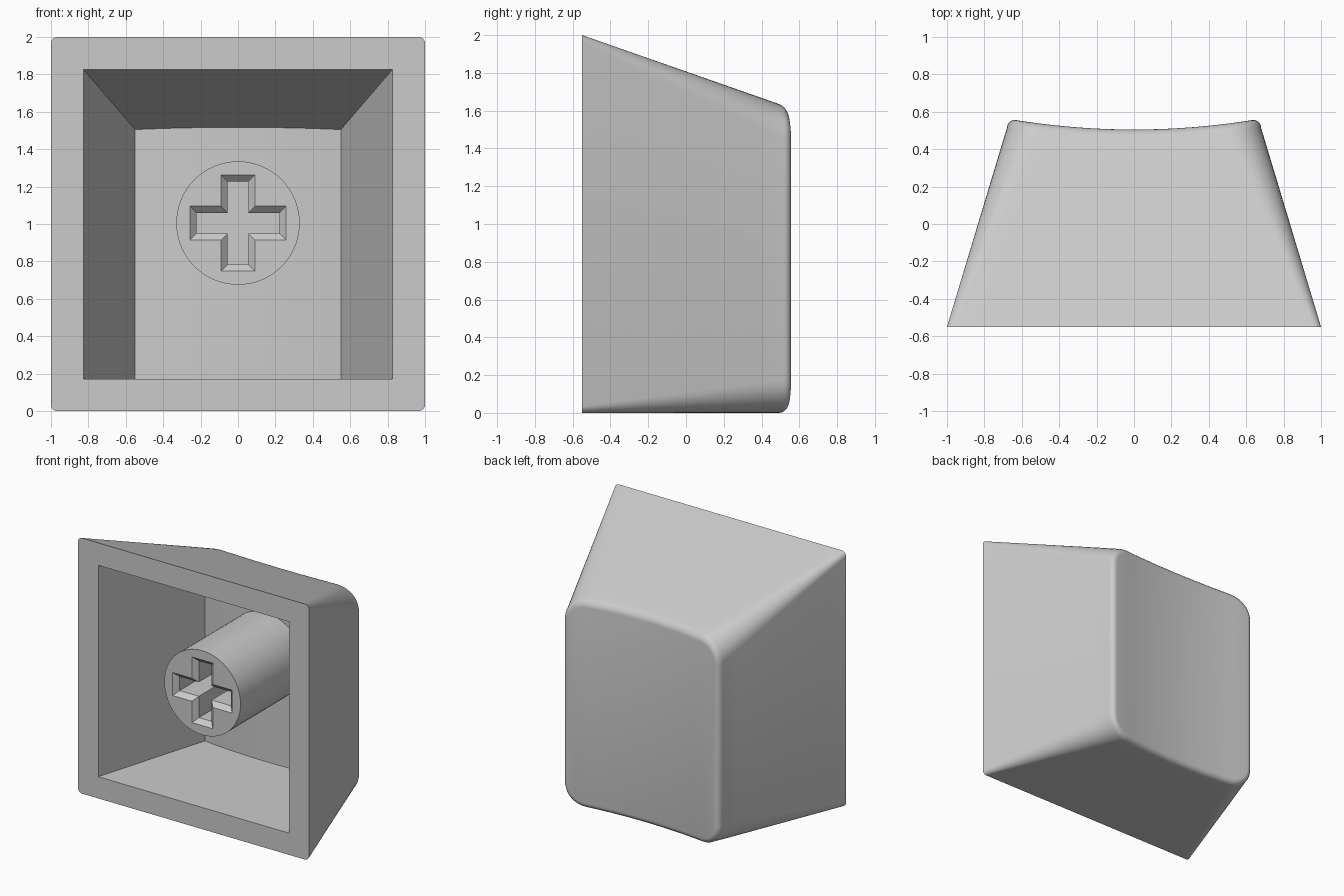
import bpy, bmesh, math
from math import cos, sin, pi

cube = bpy.data.objects.get("Cube")
if cube:
    bpy.data.objects.remove(cube, do_unlink=True)

grey = bpy.data.materials.new("light_grey_plastic")
grey.use_nodes = True
colour = (0.6, 0.6, 0.6, 1)
grey.diffuse_color = colour
grey.node_tree.nodes["Principled BSDF"].inputs["Base Color"].default_value = colour

FRONT = -0.55
STEM_FRONT = -0.44
STEM_Z = 1.005


def loft(name, rings, strip_cap=False):
    """Skin equal rings; strip_cap closes the last one with upright strips."""
    bm = bmesh.new()
    loops = [[bm.verts.new(p) for p in ring] for ring in rings]
    n = len(loops[0])
    for a, b in zip(loops, loops[1:]):
        for i in range(n):
            j = (i + 1) % n
            bm.faces.new((a[i], a[j], b[j], b[i]))
    bm.faces.new(loops[0])
    end = loops[-1]
    if strip_cap:
        for i in range(n // 2 - 1):
            bm.faces.new((end[i], end[i + 1], end[n - 2 - i], end[n - 1 - i]))
    else:
        bm.faces.new(end)
    bmesh.ops.recalc_face_normals(bm, faces=bm.faces)
    mesh = bpy.data.meshes.new(name)
    bm.to_mesh(mesh)
    bm.free()
    mesh.materials.append(grey)
    obj = bpy.data.objects.new(name, mesh)
    bpy.context.collection.objects.link(obj)
    return obj


def activate(obj):
    bpy.ops.object.select_all(action='DESELECT')
    obj.select_set(True)
    bpy.context.view_layer.objects.active = obj


def cut(obj, cutter):
    cutter.hide_render = True
    mod = obj.modifiers.new("cut", 'BOOLEAN')
    mod.operation = 'DIFFERENCE'
    mod.solver = 'EXACT'
    mod.object = cutter
    activate(obj)
    bpy.ops.object.modifier_apply(modifier=mod.name)
    bpy.data.objects.remove(cutter, do_unlink=True)


def half_outline(w, r, corner_steps, across):
    """Top half of a rounded outline: (x, drop below the top edge)."""
    arc = [(w - r + r * cos(a), r - r * sin(a)) for a in
           (pi / 2 * i / corner_steps for i in range(corner_steps + 1))] if r else [(w, 0)]
    flat = [((w - r) * (1 - 2 * i / across), 0) for i in range(1, across)]
    return arc + flat + [(-x, d) for x, d in reversed(arc)]


def ring(w, r, low, high, depth, inset=0, steps=8):
    """Outline whose depth follows depth(x) and top edge follows high(y)."""
    half = half_outline(w - inset, max(r - inset, 0), steps, 16)
    top = [(x, depth(x), high(depth(x)) - inset - d) for x, d in half]
    bottom = [(x, depth(x), low + inset + d) for x, d in half]
    return top + bottom[::-1]


# Outer body: tapered, with a dished and softly rounded back
FILLET = 0.045


def dish(x):
    return 0.505 + 0.052 * min(abs(x) / 0.64, 1) ** 2


def outer_top(y):
    return 2 - 0.35 * (y - FRONT)


rings = []
for i in range(9):
    t = i / 8
    rings.append(ring(1 - 0.32 * t, 0.035 + 0.14 * t, 0, outer_top,
                      lambda x: FRONT + t * (dish(x) - FILLET - FRONT)))
for i in range(1, 6):
    a = pi / 2 * i / 5
    rings.append(ring(0.68, 0.175, 0, outer_top,
                      lambda x: dish(x) - FILLET * (1 - sin(a)),
                      inset=FILLET * (1 - cos(a))))
body = loft("cap_shell", rings, strip_cap=True)


# Hollow interior, slightly overshooting the open front
def inner_top(y):
    return 1.825 - 0.346 * (y - FRONT)


cavity = loft("cavity_cutter", [
    ring(0.84, 0, 0.17, inner_top, lambda x: FRONT - 0.05),
    ring(0.55, 0, 0.17, inner_top, lambda x: 0.34 + 0.035 * (x / 0.55) ** 2),
], strip_cap=True)
cut(body, cavity)


# Round mounting stem
def circle(y, radius=0.33, count=64):
    return [(radius * cos(2 * pi * i / count), y, STEM_Z + radius * sin(2 * pi * i / count))
            for i in range(count)]


stem = loft("mounting_stem", [circle(STEM_FRONT), circle(0.42)])


# Cross socket with chamfered mouth
def cross(y, grow):
    arm, half = 0.222 + grow, 0.055 + grow
    corner = [(arm, -half), (arm, half), (half, half)]
    points = []
    for quarter in range(4):
        c, s = round(cos(quarter * pi / 2)), round(sin(quarter * pi / 2))
        points += [(x * c - z * s, y, STEM_Z + x * s + z * c) for x, z in corner]
    return points


socket = loft("socket_cutter", [cross(STEM_FRONT - 0.03, 0.065),
                                cross(STEM_FRONT + 0.035, 0),
                                cross(0.0, 0)])
cut(stem, socket)

for part in (body, stem):
    activate(part)
    bpy.ops.object.shade_smooth_by_angle(angle=math.radians(30))
